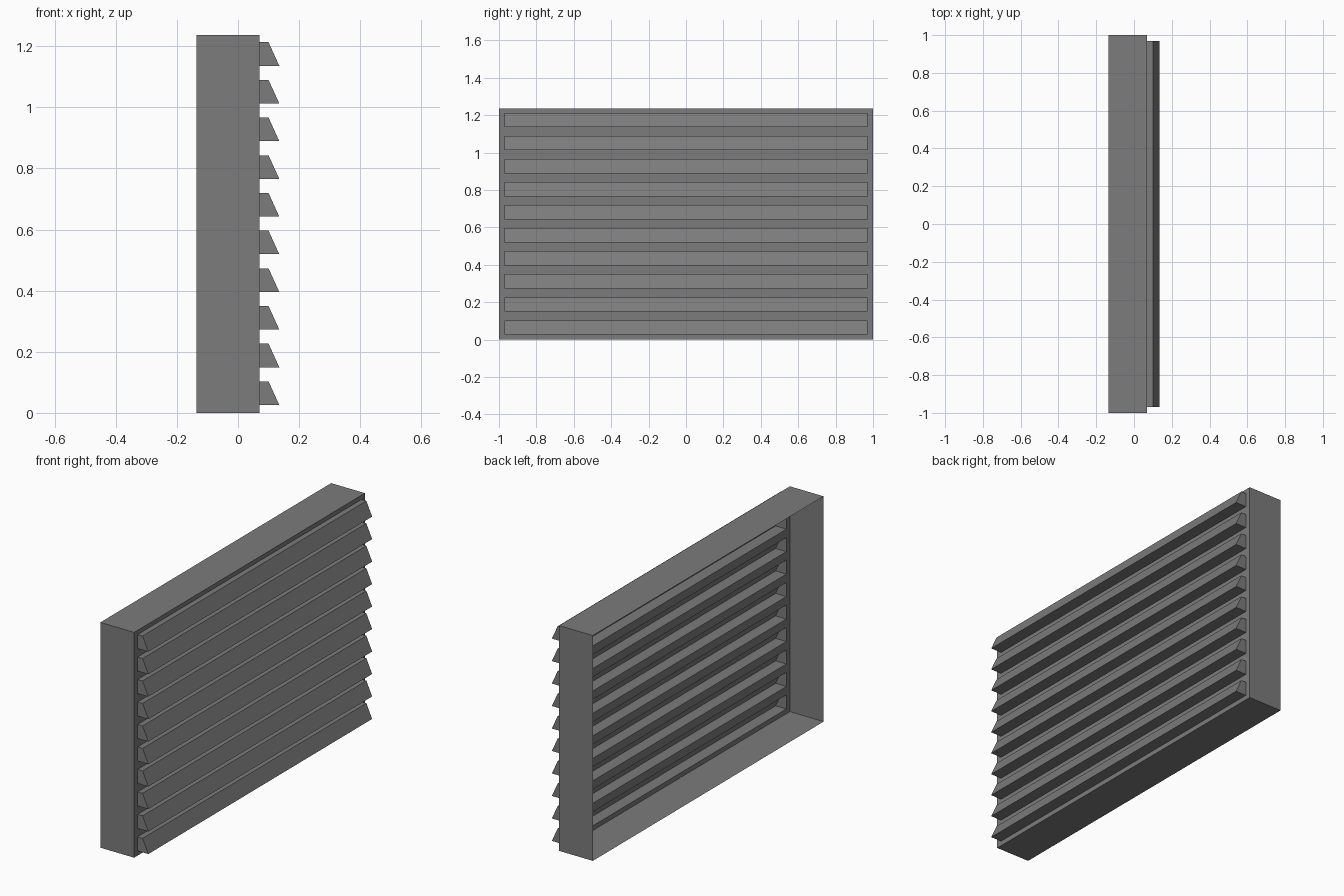
import bpy, bmesh

cube = bpy.data.objects.get("Cube")
if cube:
    bpy.data.objects.remove(cube, do_unlink=True)

BACK, FACE = -0.135, 0.07          # depth of the open housing along x
HALF_W, HEIGHT = 1.0, 1.236
SLATS, PITCH, FIRST, SLAT_H = 10, 0.1233, 0.026, 0.077
SLAT_HALF, LIP_TOP, LIP_BOTTOM = 0.97, 0.1, 0.135

grey = bpy.data.materials.new("dark grey metal")
grey.use_nodes = True
colour = (0.2, 0.2, 0.2, 1)
grey.diffuse_color = colour
grey.node_tree.nodes["Principled BSDF"].inputs["Base Color"].default_value = colour


def make_object(name, bm):
    mesh = bpy.data.meshes.new(name)
    bm.to_mesh(mesh)
    bm.free()
    mesh.materials.append(grey)
    obj = bpy.data.objects.new(name, mesh)
    bpy.context.collection.objects.link(obj)
    return obj


# Sheet housing: four walls, open at the back and at the louvre side
bm = bmesh.new()
outline = [(-HALF_W, 0), (HALF_W, 0), (HALF_W, HEIGHT), (-HALF_W, HEIGHT)]
back = [bm.verts.new((BACK, y, z)) for y, z in outline]
face = [bm.verts.new((FACE, y, z)) for y, z in outline]
for i in range(4):
    j = (i + 1) % 4
    bm.faces.new((back[i], back[j], face[j], face[i]))
make_object("housing", bm)

# Louvre panel: a flat grid whose slat cells are pushed out into hollow wedges
bm = bmesh.new()
ys = [-HALF_W, -SLAT_HALF, SLAT_HALF, HALF_W]
zs = [0]
for k in range(SLATS):
    bottom = FIRST + k * PITCH
    zs += [bottom, bottom + SLAT_H]
zs.append(HEIGHT)
grid = [[bm.verts.new((FACE, y, z)) for y in ys] for z in zs]
cells = []
for r in range(len(zs) - 1):
    for c in range(3):
        cell = bm.faces.new((grid[r][c], grid[r][c + 1],
                             grid[r + 1][c + 1], grid[r + 1][c]))
        if c == 1 and r % 2 == 1:
            cells.append(cell)
for cell in bmesh.ops.extrude_discrete_faces(bm, faces=cells)["faces"]:
    middle = cell.calc_center_median().z
    for v in cell.verts:
        v.co.x = LIP_TOP if v.co.z > middle else LIP_BOTTOM
make_object("louvre_panel", bm)
